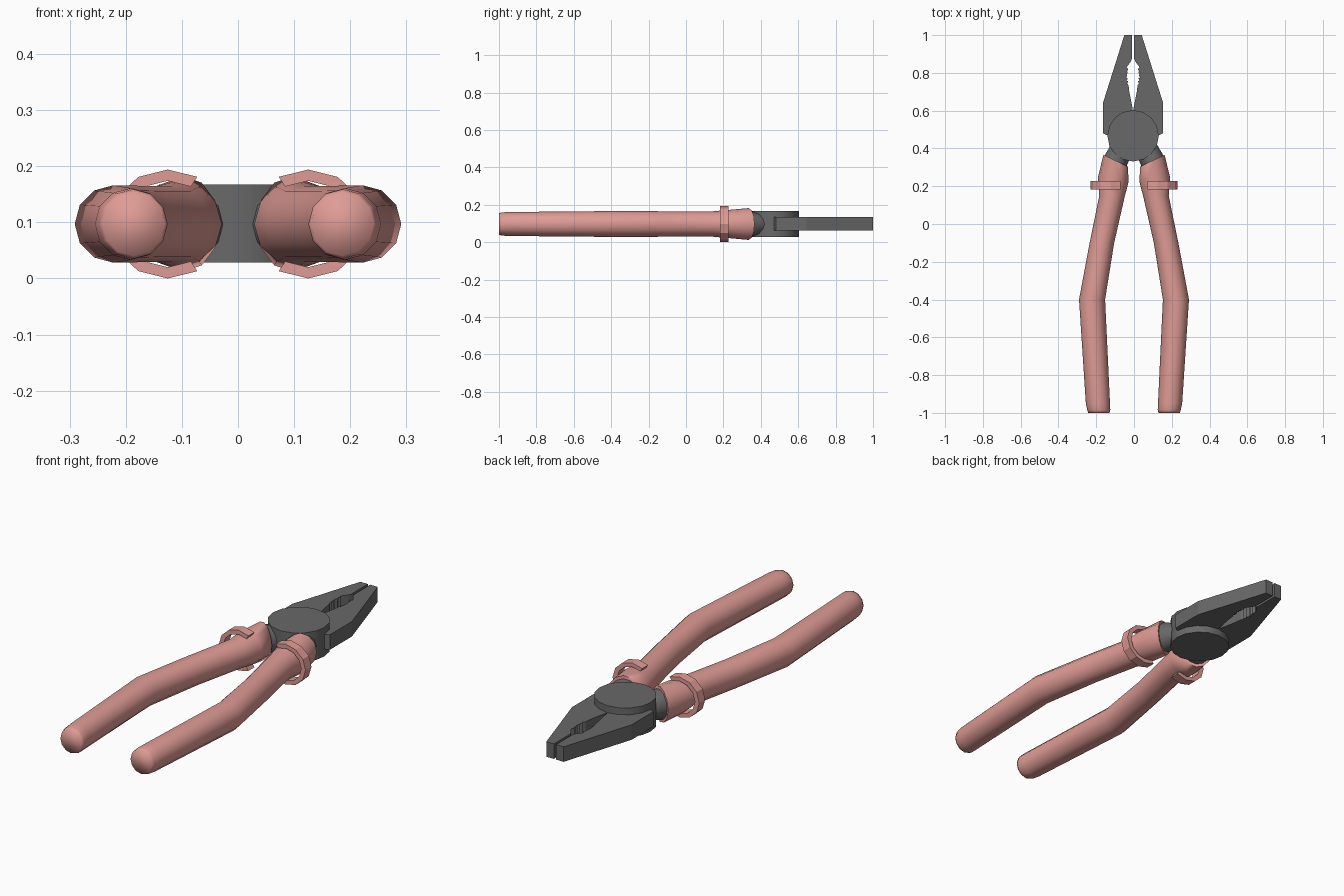
import bpy, bmesh
from math import sin, cos, pi, radians

if "Cube" in bpy.data.objects:
    bpy.data.objects.remove(bpy.data.objects["Cube"])

ZC = 0.097      # mid height of the tool
XM = -0.005     # the metal head sits slightly off centre


def material(name, color):
    m = bpy.data.materials.new(name)
    m.diffuse_color = color
    m.use_nodes = True
    m.node_tree.nodes["Principled BSDF"].inputs["Base Color"].default_value = m.diffuse_color
    return m


PINK = material("grip_pink", (0.74, 0.33, 0.30, 1))
STEEL = material("dark_steel", (0.14, 0.14, 0.14, 1))


def finish(bm, name, mat, smooth=None):
    bmesh.ops.recalc_face_normals(bm, faces=bm.faces)
    mesh = bpy.data.meshes.new(name)
    bm.to_mesh(mesh)
    bm.free()
    ob = bpy.data.objects.new(name, mesh)
    bpy.context.collection.objects.link(ob)
    mesh.materials.append(mat)
    if smooth:
        bpy.ops.object.select_all(action='DESELECT')
        ob.select_set(True)
        bpy.context.view_layer.objects.active = ob
        bpy.ops.object.shade_smooth_by_angle(angle=radians(smooth))
    return ob


def loft(name, sections, side, mat, n=12, smooth=86):
    """Tube through sections (x, y, half width, half height, tilt in degrees)."""
    bm = bmesh.new()
    rings = []
    for x, y, rx, rz, tilt in sections:
        t = radians(tilt)
        ring = []
        for i in range(n):
            a = 2 * pi * i / n
            u = rx * cos(a)
            ring.append(bm.verts.new((side * (x + u * cos(t)), y + u * sin(t),
                                      ZC + rz * sin(a))))
        rings.append(ring)
    for r0, r1 in zip(rings, rings[1:]):
        for i in range(n):
            j = (i + 1) % n
            bm.faces.new((r0[i], r0[j], r1[j], r1[i]))
    bm.faces.new(rings[0])
    bm.faces.new(rings[-1])
    return finish(bm, name, mat, smooth)


def prism(name, points, z0, z1, mat, smooth=None):
    bm = bmesh.new()
    face = bm.faces.new([bm.verts.new((x, y, z0)) for x, y in points])
    new = bmesh.ops.extrude_face_region(bm, geom=[face])["geom"]
    bmesh.ops.translate(bm, vec=(0, 0, z1 - z0),
                        verts=[v for v in new if isinstance(v, bmesh.types.BMVert)])
    return finish(bm, name, mat, smooth)


def collar(name, side):
    """Finger guard: open ring around the outer side of the grip."""
    bm = bmesh.new()
    rings = []
    for i in range(9):
        a = radians(-120 + 30 * i)
        rings.append([bm.verts.new((side * (0.125 + rx * cos(a)), y, ZC + rz * sin(a)))
                      for rx, rz, y in ((0.105, 0.097, 0.183), (0.105, 0.097, 0.228),
                                        (0.082, 0.077, 0.228), (0.082, 0.077, 0.183))])
    for r0, r1 in zip(rings, rings[1:]):
        for i in range(4):
            j = (i + 1) % 4
            bm.faces.new((r0[i], r0[j], r1[j], r1[i]))
    bm.faces.new(rings[0])
    bm.faces.new(rings[-1])
    return finish(bm, name, PINK, 20)


# jaw outline, from the tip down the outer edge and back up the toothed inner edge
jaw = [(0.006, 1.0), (0.046, 1.0), (0.158, 0.645), (0.158, 0.48), (0.12, 0.462),
       (0.002, 0.462), (0.002, 0.61), (0.02, 0.70), (0.024, 0.735)]
for i in range(5):
    y = 0.745 + 0.016 * i
    bulge = 0.037 - 0.0025 * abs(i - 2)
    jaw += [(bulge, y), (bulge - 0.007, y + 0.009)]
jaw += [(0.034, 0.83), (0.012, 0.86), (0.006, 0.875)]

# grip and neck cross-sections
grip = [(0.097, 0.335, 0.072, 0.085, 26), (0.110, 0.235, 0.082, 0.076, 8),
        (0.117, 0.145, 0.067, 0.068, 4), (0.170, -0.10, 0.065, 0.068, 0),
        (0.222, -0.40, 0.069, 0.069, 0), (0.191, -0.95, 0.064, 0.064, 0),
        (0.1865, -0.985, 0.061, 0.062, 0), (0.186, -1.0, 0.056, 0.057, 0)]
neck = [(0.03, 0.46, 0.06, 0.05, 26), (0.072, 0.385, 0.061, 0.058, 26),
        (0.093, 0.343, 0.064, 0.070, 26), (0.102, 0.32, 0.064, 0.070, 26)]

for label, s in (("left", -1), ("right", 1)):
    prism(label + "_jaw", [(XM + s * x, y) for x, y in jaw], ZC - 0.035, ZC + 0.037, STEEL)
    loft(label + "_neck", neck, s, STEEL, smooth=40)
    loft(label + "_grip", grip, s, PINK)
    collar(label + "_finger_guard", s)

# pivot disc
disc = [(XM + 0.136 * cos(2 * pi * i / 16), 0.467 + 0.136 * sin(2 * pi * i / 16))
        for i in range(16)]
prism("pivot_disc", disc, ZC - 0.069, ZC + 0.07, STEEL, 30)
